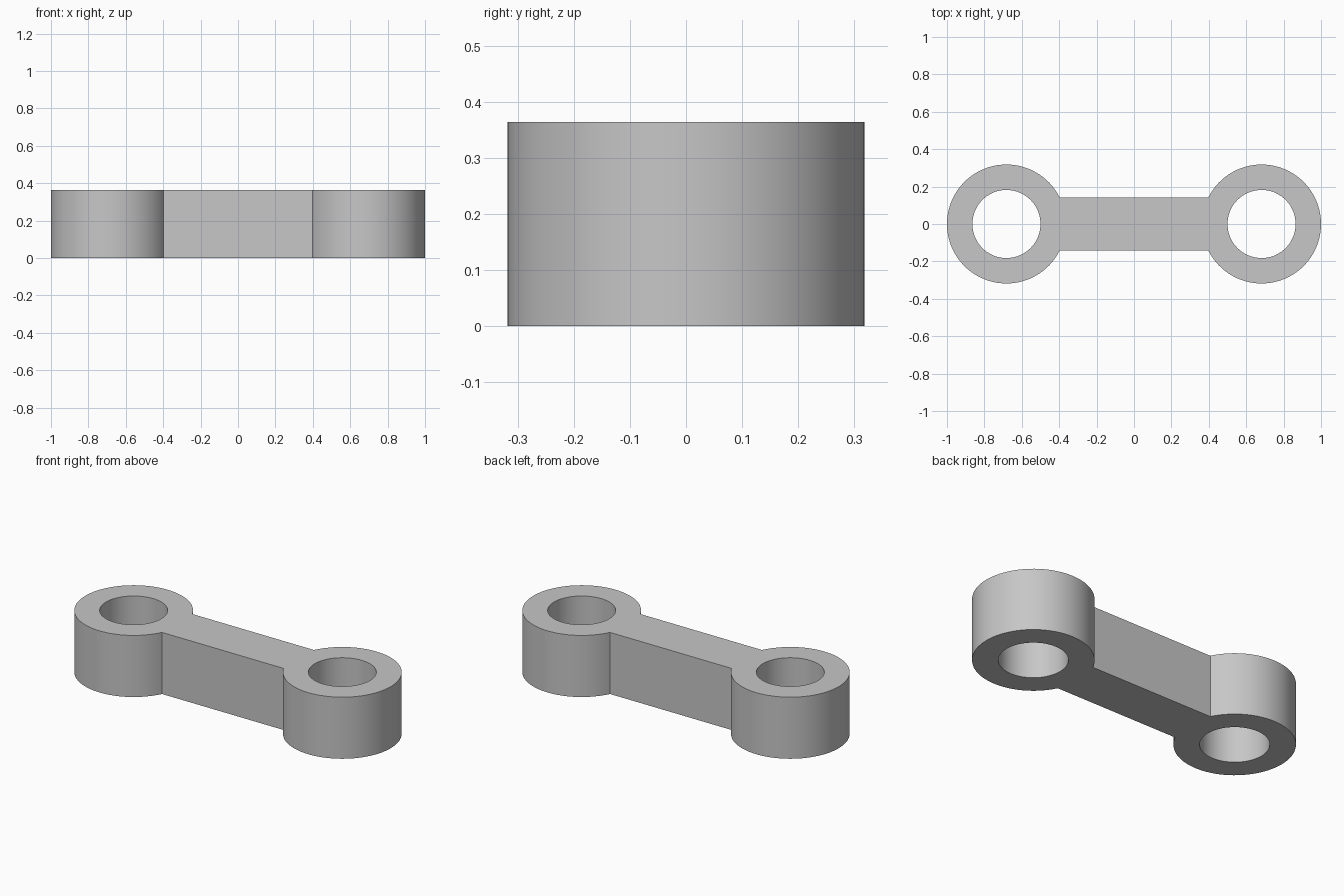
import bpy
import bmesh
from math import asin, cos, sin, pi, radians

HEIGHT = 0.364
CENTRE = 0.682       # distance of each eye from the middle
OUTER = 0.318
BORE = 0.182
HALF_WIDTH = 0.142   # half width of the connecting bar
STEPS = 72

cube = bpy.data.objects.get("Cube")
if cube:
    bpy.data.objects.remove(cube)

grey = bpy.data.materials.new("grey")
grey.use_nodes = True
colour = (0.57, 0.57, 0.57, 1)
grey.diffuse_color = colour
grey.node_tree.nodes["Principled BSDF"].inputs["Base Color"].default_value = colour


def arc(cx, radius, start, end, count):
    angles = [start + (end - start) * i / count for i in range(count + 1)]
    return [(cx + radius * cos(a), radius * sin(a)) for a in angles]


def add_loop(bm, points):
    verts = [bm.verts.new((x, y, 0)) for x, y in points]
    for a, b in zip(verts, verts[1:] + verts[:1]):
        bm.edges.new((a, b))


bm = bmesh.new()

# Outer outline: two round eyes joined by the straight bar
gap = asin(HALF_WIDTH / OUTER)
right_eye = arc(CENTRE, OUTER, gap - pi, pi - gap, STEPS)
left_eye = arc(-CENTRE, OUTER, gap, 2 * pi - gap, STEPS)
add_loop(bm, right_eye + left_eye)

# Bores through both eyes
for side in (-1, 1):
    add_loop(bm, arc(side * CENTRE, BORE, 0, 2 * pi, STEPS)[:-1])

# Fill the profile and raise it to full height
bmesh.ops.triangle_fill(bm, use_beauty=True, use_dissolve=False, edges=bm.edges[:])
raised = bmesh.ops.extrude_face_region(bm, geom=bm.faces[:], use_keep_orig=True)
top = [g for g in raised["geom"] if isinstance(g, bmesh.types.BMVert)]
bmesh.ops.translate(bm, verts=top, vec=(0, 0, HEIGHT))
bmesh.ops.recalc_face_normals(bm, faces=bm.faces[:])

mesh = bpy.data.meshes.new("connecting_link")
bm.to_mesh(mesh)
bm.free()
mesh.materials.append(grey)
link = bpy.data.objects.new("connecting_link", mesh)
bpy.context.collection.objects.link(link)

bpy.ops.object.select_all(action="DESELECT")
link.select_set(True)
bpy.context.view_layer.objects.active = link
bpy.ops.object.shade_smooth_by_angle(angle=radians(30))
